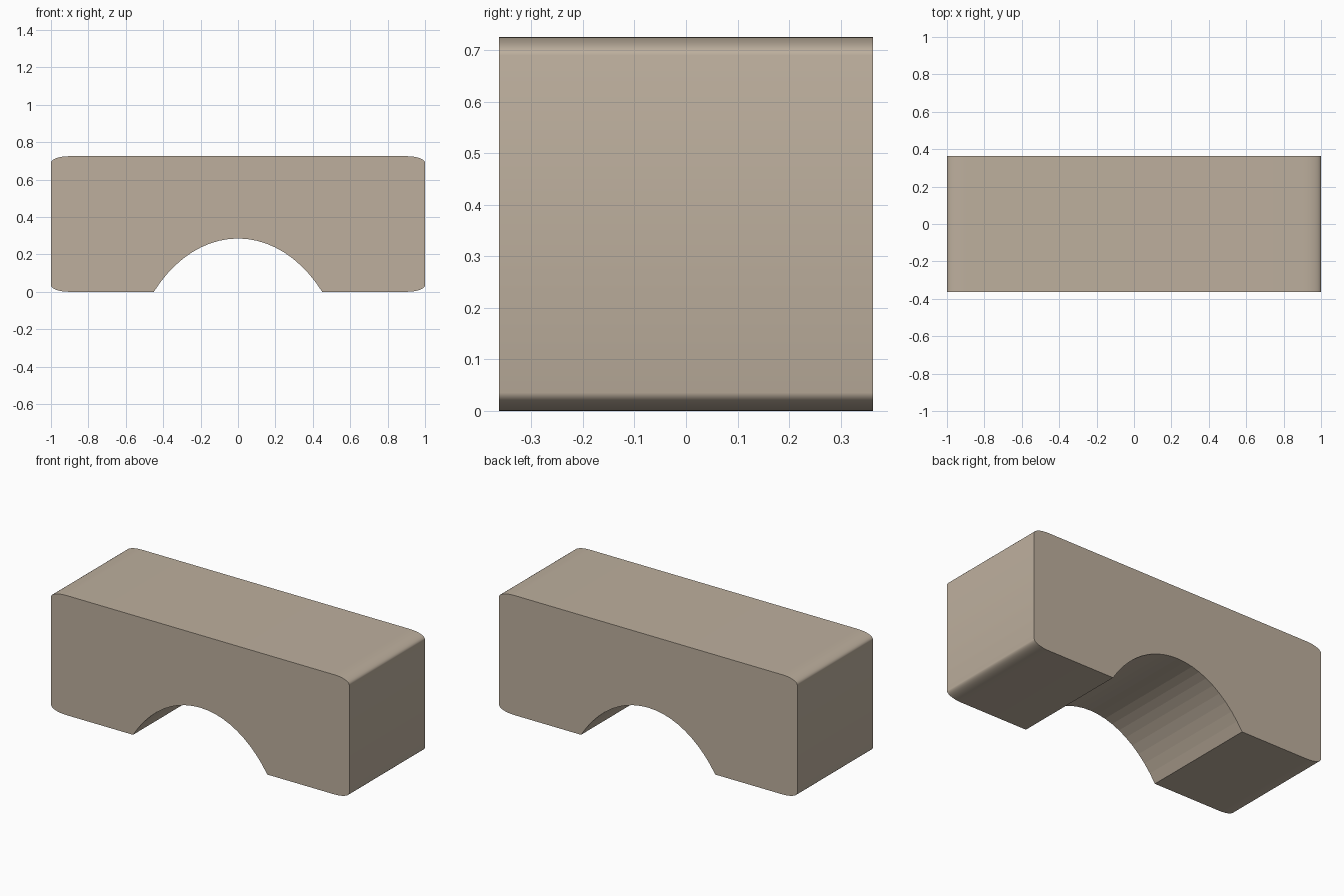
import bpy, bmesh, math

if "Cube" in bpy.data.objects:
    bpy.data.objects.remove(bpy.data.objects["Cube"])

W, H, D = 1.0, 0.725, 0.3625      # half length, height, half depth
RX, RZ = 0.10, 0.035              # flattened corner rounding
AX, AZ = 0.45, 0.285              # arch half width and height
CORNER_STEPS, ARCH_STEPS = 8, 20


def corner(cx, cz, start):
    """Quarter ellipse, counter-clockwise from the start angle."""
    return [(cx + RX * math.cos(a), cz + RZ * math.sin(a))
            for a in (math.radians(start + 90 * i / CORNER_STEPS)
                      for i in range(CORNER_STEPS + 1))]


def arch():
    """Shallow elliptical arch from left foot to right foot."""
    a = 0.60
    k = math.sqrt(1 - (AX / a) ** 2)
    b = AZ / (1 - k)
    t = math.asin(AX / a)
    angles = [-t + 2 * t * i / ARCH_STEPS for i in range(ARCH_STEPS + 1)]
    return [(a * math.sin(q), b * (math.cos(q) - k)) for q in angles]


# Front outline of the bridge block
profile = (corner(W - RX, RZ, -90) + corner(W - RX, H - RZ, 0)
           + corner(-W + RX, H - RZ, 90) + corner(-W + RX, RZ, 180) + arch())

# Extrude the outline through the depth
bm = bmesh.new()
face = bm.faces.new([bm.verts.new((x, -D, z)) for x, z in profile])
new = bmesh.ops.extrude_face_region(bm, geom=[face])["geom"]
bmesh.ops.translate(bm, vec=(0, 2 * D, 0),
                    verts=[v for v in new if isinstance(v, bmesh.types.BMVert)])
bmesh.ops.recalc_face_normals(bm, faces=bm.faces)
mesh = bpy.data.meshes.new("bridge_block")
bm.to_mesh(mesh)
bm.free()
block = bpy.data.objects.new("bridge_block", mesh)
bpy.context.collection.objects.link(block)

# Plain wood colour
wood = bpy.data.materials.new("pale_wood")
wood.diffuse_color = (0.51, 0.43, 0.34, 1)
wood.use_nodes = True
wood.node_tree.nodes["Principled BSDF"].inputs["Base Color"].default_value = wood.diffuse_color
mesh.materials.append(wood)

# Smooth corners, faceted arch
bpy.context.view_layer.objects.active = block
block.select_set(True)
bpy.ops.object.shade_smooth_by_angle(angle=math.radians(30))
for p in mesh.polygons:
    if abs(p.center.x) < AX and 0.001 < p.center.z < AZ + 0.01 and abs(p.normal.y) < 0.5:
        p.use_smooth = False
